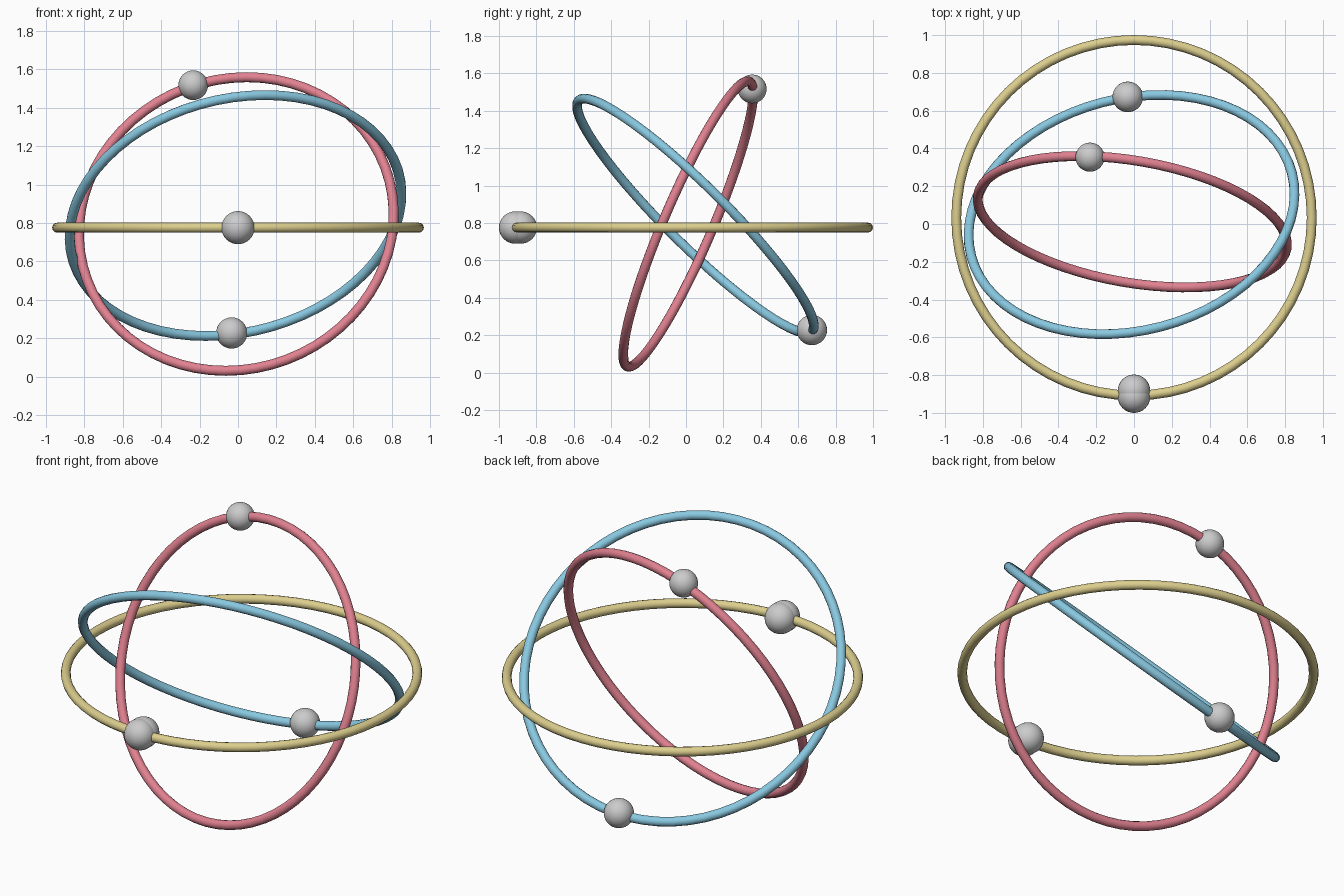
import bpy
from mathutils import Vector

if "Cube" in bpy.data.objects:
    bpy.data.objects.remove(bpy.data.objects["Cube"])

TUBE = 0.026


def material(name, color):
    m = bpy.data.materials.new(name)
    m.diffuse_color = (*color, 1)
    m.use_nodes = True
    m.node_tree.nodes["Principled BSDF"].inputs["Base Color"].default_value = m.diffuse_color
    return m


def ring(name, center, normal, radius, color):
    # tilted hoop facing along its normal
    rot = Vector(normal).to_track_quat('Z', 'Y').to_euler()
    bpy.ops.mesh.primitive_torus_add(
        location=center, rotation=rot, major_radius=radius, minor_radius=TUBE,
        major_segments=64, minor_segments=12)
    ob = bpy.context.object
    ob.name = name
    ob.data.materials.append(material(name + "_color", color))
    bpy.ops.object.shade_smooth()


def ball(name, center, radius):
    bpy.ops.mesh.primitive_uv_sphere_add(
        segments=32, ring_count=16, radius=radius, location=center)
    bpy.context.object.name = name
    bpy.ops.object.shade_smooth()


# three orbit rings
ring("outer_ring", (0, 0.033, 0.776), (0, 0, 1), 0.941, (0.72, 0.62, 0.27))
ring("middle_ring", (-0.013, 0.05, 0.839), (-0.179, 0.692, 0.70), 0.877, (0.25, 0.58, 0.75))
ring("inner_ring", (-0.009, 0.012, 0.795), (0.157, 0.908, -0.389), 0.829, (0.75, 0.22, 0.28))

# balls riding on the rings; the outer one is a close pair
ball("outer_ball_front", (0, -0.914, 0.776), 0.086)
ball("outer_ball_back", (0, -0.883, 0.776), 0.086)
ball("middle_ball", (-0.033, 0.673, 0.228), 0.081)
ball("inner_ball", (-0.233, 0.354, 1.517), 0.077)
